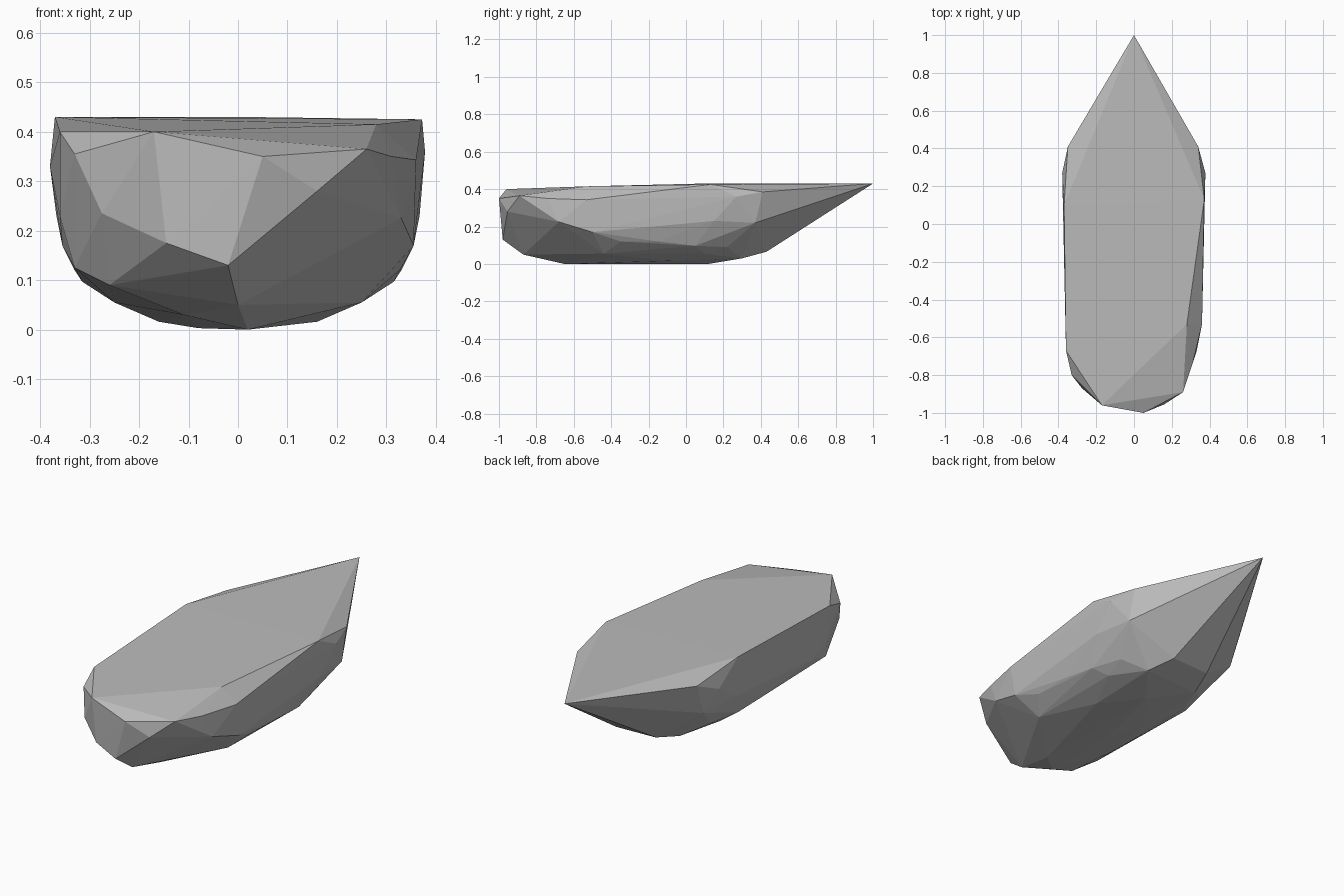
import bpy
import bmesh

default_cube = bpy.data.objects.get("Cube")
if default_cube:
    bpy.data.objects.remove(default_cube, do_unlink=True)


def make_material(name, grey):
    colour = (grey, grey, grey, 1)
    material = bpy.data.materials.new(name)
    material.use_nodes = True
    material.diffuse_color = colour
    shader = material.node_tree.nodes["Principled BSDF"]
    shader.inputs["Base Color"].default_value = colour
    shader.inputs["Roughness"].default_value = 0.8
    return material


def make_hull(name, points, material):
    """Wrap the corner points in one faceted convex shell."""
    bm = bmesh.new()
    for point in points:
        bm.verts.new(point)
    hull = bmesh.ops.convex_hull(bm, input=bm.verts[:])
    loose = [v for v in bm.verts if not v.link_faces]
    bmesh.ops.delete(bm, geom=loose, context='VERTS')
    bmesh.ops.recalc_face_normals(bm, faces=bm.faces[:])
    mesh = bpy.data.meshes.new(name)
    bm.to_mesh(mesh)
    bm.free()
    mesh.materials.append(material)
    rock = bpy.data.objects.new(name, mesh)
    bpy.context.collection.objects.link(rock)
    return rock


def mirrored(belt, shift):
    """Repeat a belt on the other side, slid along the length."""
    return belt + [(-x, y + shift, z) for x, y, z in belt]


# Nearly level top, ending in the long pointed tip
tip = [(0, 1, .43)]
top_rim = [
    (.34, .41, .385), (.372, .13, .425), (.28, -.53, .415),
    (.26, -.89, .365), (.05, -1, .35), (-.17, -.96, .4),
    (-.36, -.67, .4), (-.37, .1, .43), (-.35, .41, .39),
]

# Shoulders just below the rim
shoulders = [
    (.378, .27, .36), (.36, -.53, .343), (.31, -.74, .35),
    (-.33, -.8, .355), (-.38, .27, .33), (-.36, -.65, .23),
]

# Blunt end facets
blunt_end = [
    (.16, -.955, .28), (-.02, -.98, .13), (-.145, -.96, .175),
    (-.275, -.87, .235), (-.26, -.79, .09), (0, -.87, .05),
]

# Rounded flanks, shared by both sides
flanks = mirrored([
    (.367, .15, .23), (.34, .37, .22), (.355, -.5, .17),
    (.33, -.15, .12), (.327, -.35, .12), (.315, .05, .097),
    (.27, .22, .09),
], -.03)
flanks += [(.33, -.68, .225), (-.33, -.68, .125)]

# Low belly and flat underside
belly = mirrored([(.25, -.44, .055), (.25, .1, .055), (.16, -.1, .016),
                  (.16, .3, .03)], -.02)
belly += [(.1, .43, .065), (-.12, .42, .065), (-.11, -.76, .03)]
underside = [(.02, -.65, 0), (.02, .12, 0), (-.08, -.3, .003)]

stone = make_material("stone grey", .5)
make_hull("pointed_rock", tip + top_rim + shoulders + blunt_end
          + flanks + belly + underside, stone)
